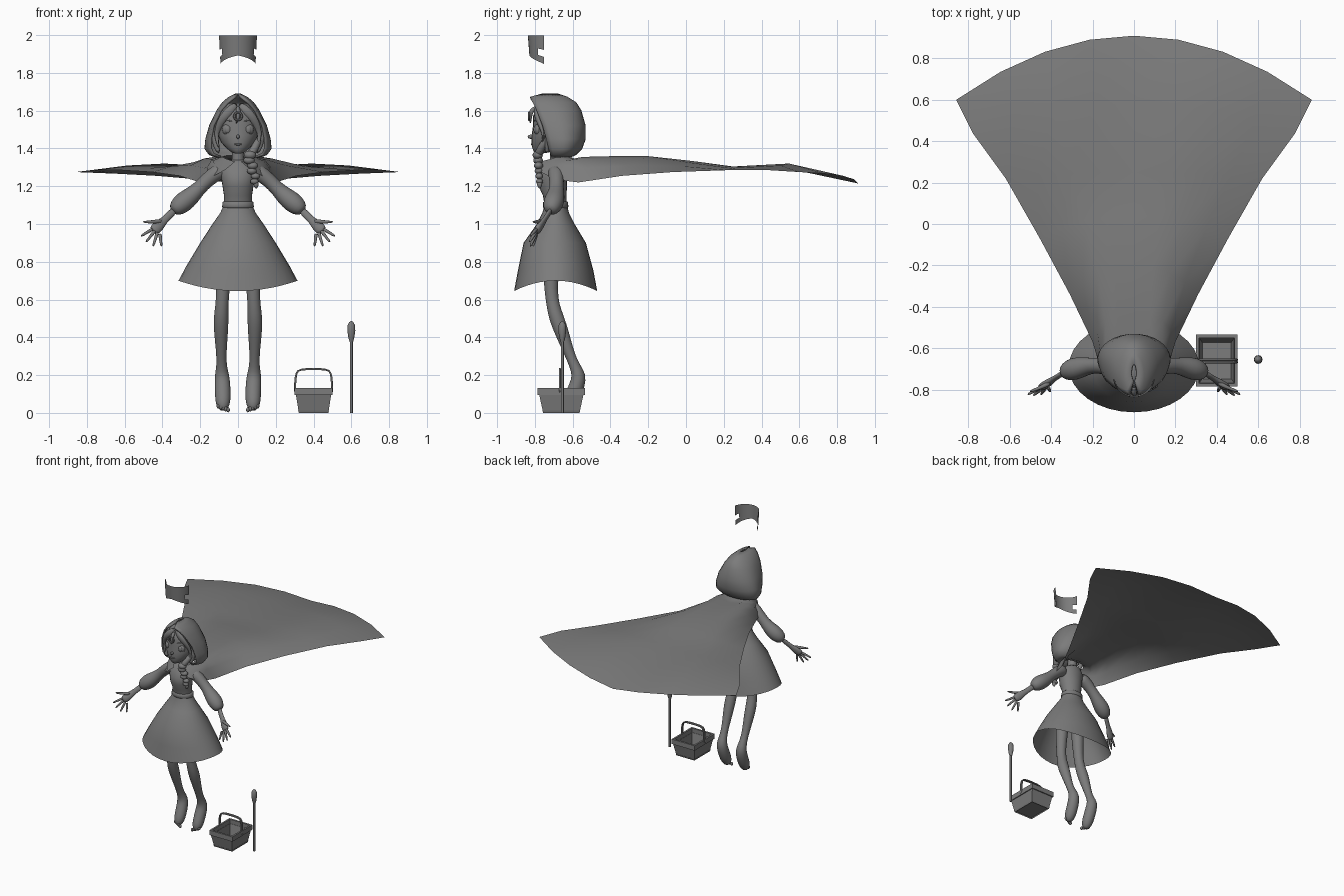
import bpy, bmesh, math
from mathutils import Vector

cube = bpy.data.objects.get("Cube")
if cube:
    bpy.data.objects.remove(cube)

grey = bpy.data.materials.new("plain grey")
grey.use_nodes = True
grey.diffuse_color = (0.2, 0.2, 0.2, 1)
grey.node_tree.nodes["Principled BSDF"].inputs["Base Color"].default_value = grey.diffuse_color


def finish(name, bm, smooth=50, subdiv=0, thick=0):
    bmesh.ops.recalc_face_normals(bm, faces=bm.faces)
    mesh = bpy.data.meshes.new(name)
    bm.to_mesh(mesh)
    bm.free()
    obj = bpy.data.objects.new(name, mesh)
    bpy.context.collection.objects.link(obj)
    mesh.materials.append(grey)
    if thick:
        mod = obj.modifiers.new("thickness", 'SOLIDIFY')
        mod.thickness, mod.offset = thick, 0
    if subdiv:
        mod = obj.modifiers.new("smooth", 'SUBSURF')
        mod.levels = mod.render_levels = subdiv
    bpy.ops.object.select_all(action='DESELECT')
    obj.select_set(True)
    bpy.context.view_layer.objects.active = obj
    if smooth:
        bpy.ops.object.shade_smooth_by_angle(angle=math.radians(smooth))
    return obj


def skin(rings, closed=True, caps=True):
    """Join rows of points into a surface."""
    bm = bmesh.new()
    rows = [[bm.verts.new(p) for p in ring] for ring in rings]
    n = len(rows[0])
    for a, b in zip(rows, rows[1:]):
        for i in range(n if closed else n - 1):
            j = (i + 1) % n
            bm.faces.new((a[i], a[j], b[j], b[i]))
    if caps and closed:
        bm.faces.new(rows[0])
        bm.faces.new(rows[-1])
    return bm


def stack(name, rows, n=24, caps=True, hem=0):
    """Upright body from rows of (z, half width, centre y, half depth)."""
    rings = []
    for k, (z, rx, cy, ry) in enumerate(rows):
        drop = hem * (1 - k / 2) if k < 2 else 0
        angles = [2 * math.pi * i / n for i in range(n)]
        rings.append([(rx * math.cos(a), cy + ry * math.sin(a),
                       z - drop * math.sin(a) ** 2) for a in angles])
    return finish(name, skin(rings, caps=caps), 70)


def tube(name, path, n=10, flat=1, subdiv=1):
    """Round limb along (x, y, z, radius) points; flat squashes it in depth."""
    pts = [Vector(p[:3]) for p in path]
    rings = []
    for i, p in enumerate(pts):
        d = (pts[min(i + 1, len(pts) - 1)] - pts[max(i - 1, 0)]).normalized()
        u = d.cross(Vector((0, 1, 0))).normalized()
        v = d.cross(u)
        r = path[i][3]
        rings.append([p + r * (u * math.cos(a) + flat * v * math.sin(a))
                      for a in [2 * math.pi * k / n for k in range(n)]])
    return finish(name, skin(rings), 70, subdiv)


def ball(name, pos, size):
    bm = bmesh.new()
    bmesh.ops.create_uvsphere(bm, u_segments=16, v_segments=10, radius=1)
    bmesh.ops.scale(bm, vec=size, verts=bm.verts)
    bmesh.ops.translate(bm, vec=pos, verts=bm.verts)
    return finish(name, bm, 70)


def mirror_x(path, s):
    return [(s * p[0],) + tuple(p[1:]) for p in path]


# Dress
stack("skirt", [(.7, .315, -.69, .22), (.78, .272, -.69, .2), (.9, .2, -.695, .165),
                (1, .135, -.69, .1), (1.06, .093, -.69, .07), (1.1, .076, -.69, .06)],
      n=32, caps=False, hem=.055)
stack("belt", [(1.085, .08, -.69, .064), (1.09, .084, -.69, .067), (1.115, .082, -.69, .066),
               (1.12, .076, -.69, .06)])
stack("bodice", [(1.09, .075, -.69, .058), (1.15, .074, -.695, .062), (1.2, .082, -.705, .075),
                 (1.25, .09, -.705, .073), (1.29, .095, -.695, .062), (1.325, .065, -.685, .05),
                 (1.34, .035, -.685, .036)])
stack("neck", [(1.31, .035, -.685, .036), (1.4, .03, -.69, .032)], n=14)

# Head and face
stack("head", [(1.372, .012, -.78, .015), (1.38, .035, -.765, .04), (1.4, .06, -.745, .068),
               (1.43, .088, -.725, .093), (1.47, .107, -.71, .107), (1.52, .116, -.7, .11),
               (1.57, .108, -.7, .11), (1.61, .085, -.7, .095), (1.64, .045, -.7, .055)])
ball("nose", (0, -.822, 1.462), (.009, .016, .011))
ball("mouth", (0, -.813, 1.422), (.022, .008, .006))
for side, s in (("left", 1), ("right", -1)):
    ball(side + "_eye", (s * .054, -.782, 1.5), (.03, .022, .031))
    ball(side + "_iris", (s * .054, -.798, 1.5), (.017, .009, .02))
    tube(side + "_brow", mirror_x([(.03, -.808, 1.542, .003), (.055, -.798, 1.552, .005),
                                   (.088, -.772, 1.54, .002)], s), n=6)
    # Parted fringe and side lock
    tube(side + "_fringe", mirror_x([(.005, -.775, 1.635, .016), (.04, -.795, 1.605, .026),
                                     (.078, -.79, 1.565, .024), (.108, -.765, 1.51, .018),
                                     (.118, -.75, 1.46, .01), (.1, -.77, 1.4, .004)], s), flat=.6)
    tube(side + "_side_hair", mirror_x([(.07, -.72, 1.62, .02), (.12, -.72, 1.54, .025),
                                        (.128, -.725, 1.45, .022), (.1, -.74, 1.37, .012)], s))
bm = skin([[((.02 + .006 * math.cos(b)) * math.cos(a), -.83 + .006 * math.sin(b),
             1.57 + (.02 + .006 * math.cos(b)) * math.sin(a))
            for b in [k * math.pi / 3 for k in range(6)]]
           for a in [k * math.pi / 10 for k in range(21)]], caps=False)
bmesh.ops.remove_doubles(bm, verts=bm.verts, dist=.0001)
finish("hair_loop", bm)
tube("forehead_lock", [(0, -.79, 1.62, .012), (0, -.82, 1.6, .014), (.004, -.826, 1.57, .012),
                       (-.01, -.823, 1.53, .003)], n=8)

# Braid over the left shoulder
tube("braid_root", [(.115, -.73, 1.46, .018), (.09, -.77, 1.4, .022), (.06, -.785, 1.36, .025)])
for i in range(6):
    t = i / 5
    r = .032 - .01 * t
    ball("braid_knot", (.058 + .035 * t + .006 * (-1) ** i, -.785 + .01 * t, 1.365 - .14 * t),
         (r, r * .85, r * .72))
tube("braid_tip", [(.093, -.775, 1.225, .012), (.097, -.775, 1.21, .019),
                   (.095, -.775, 1.185, .004)], n=8)

# Hood: rows of (z, half width, back y, front y, opening half width)
hood = [(1.355, .11, -.62, -.71, .09), (1.37, .15, -.585, -.715, .13), (1.4, .172, -.555, -.725, .143),
        (1.45, .167, -.537, -.738, .143), (1.52, .147, -.537, -.758, .13), (1.6, .108, -.56, -.79, .09),
        (1.64, .08, -.585, -.81, .055), (1.668, .047, -.63, -.825, .02), (1.685, .012, -.68, -.76, .002)]
rings = []
for z, w, yb, yf, xf in hood:
    yc = yb + (yf - yb) * .55
    half = [(w * math.sin(a), yc + (yb - yc) * math.cos(a)) for a in [k * math.pi / 16 for k in range(9)]]
    half += [(w + (xf - w) * t * t, yc + (yf - yc) * t) for t in (.25, .5, .75, 1)]
    rings.append([(-x, y, z) for x, y in half[:0:-1]] + [(x, y, z) for x, y in half])
finish("hood", skin(rings, closed=False), 60, thick=.012)

# Cape: rows of (centre y, centre z, edge x, edge y, edge z, side bulge, lift)
cape = [(-.63, 1.365, .015, -.775, 1.33, .075, 0), (-.59, 1.345, .07, -.79, 1.285, .1, .005),
        (-.54, 1.34, .165, -.69, 1.235, .055, .03), (-.44, 1.345, .2, -.57, 1.22, .04, .03),
        (-.2, 1.352, .31, -.34, 1.255, .02, .02), (.04, 1.33, .455, -.07, 1.275, .01, .01),
        (.25, 1.302, .62, .22, 1.285, 0, .005), (.58, 1.285, .78, .44, 1.285, 0, .035),
        (.91, 1.215, .86, .6, 1.275, 0, .025)]
rings = []
for cy, cz, ex, ey, ez, bulge, lift in cape:
    row = []
    for k in range(-4, 5):
        u = k / 4
        arch = math.sin(math.pi * abs(u))
        row.append((ex * u + math.copysign(bulge * arch, u), cy + (ey - cy) * u * u,
                    cz + (ez - cz) * u * u + lift * arch))
    rings.append(row)
finish("cape", skin(rings, closed=False), 70)

# Arms, hands and legs
upper = [(.07, -.69, 1.285, .04), (.11, -.688, 1.275, .046), (.16, -.685, 1.235, .04),
         (.205, -.685, 1.19, .038), (.245, -.69, 1.15, .05), (.29, -.7, 1.115, .058),
         (.325, -.712, 1.085, .048), (.345, -.722, 1.065, .026)]
wrist = [(.335, -.715, 1.075, .022), (.365, -.735, 1.045, .02), (.39, -.75, 1.02, .02),
         (.415, -.768, .995, .031), (.44, -.785, .97, .032), (.45, -.79, .96, .022)]
thumb = [(.4, -.765, 1.015, .013), (.44, -.785, 1.013, .011), (.475, -.8, 1.01, .008),
         (.505, -.81, 1.012, .005)]
tips = [(.515, -.825, .935), (.488, -.83, .903), (.45, -.825, .88), (.405, -.81, .88)]
leg = [(.065, -.71, .95, .05), (.075, -.715, .78, .046), (.08, -.715, .65, .036),
       (.085, -.705, .57, .035), (.09, -.685, .5, .042), (.09, -.655, .42, .038),
       (.088, -.62, .32, .028), (.087, -.59, .25, .027), (.085, -.565, .2, .04),
       (.082, -.575, .15, .043), (.08, -.6, .09, .043), (.08, -.622, .045, .04), (.078, -.637, .012, .018)]
for side, s in (("left", 1), ("right", -1)):
    tube(side + "_sleeve", mirror_x(upper, s), n=12)
    tube(side + "_hand", mirror_x(wrist, s), flat=.6)
    tube(side + "_thumb", mirror_x(thumb, s), n=8)
    for k, tip in enumerate(tips):
        base = Vector((.45 - .012 * k, -.79, .975 - .008 * k))
        pts = [tuple(base.lerp(Vector(tip), t)) + (.011 - .005 * t,) for t in (0, .35, .7, 1)]
        tube(side + "_finger", mirror_x(pts, s), n=8)
    tube(side + "_leg", mirror_x(leg, s), n=12)
    for k in range(5):
        ball(side + "_toe", (s * (.052 + .013 * k), -.645 + .003 * k, .016 + .005 * k), (.009, .012, .013))

# Floating fringe piece with ragged ends
rings = []
for h in range(5):
    row = []
    for k in range(-8, 9):
        u = k / 8
        low = 1.892 - .045 * abs(u) ** 1.3
        r = .102 - .008 * (1 - h / 4)
        row.append((r * math.sin(1.4 * u), -.735 - r * math.cos(1.4 * u), low + (1.997 - low) * h / 4))
    rings.append(row)
bm = skin(rings, closed=False)
gaps = [f for f in bm.faces if abs(f.calc_center_median().x) > .082
        and 1.895 < f.calc_center_median().z < 1.935]
bmesh.ops.delete(bm, geom=gaps, context='FACES')
finish("floating_fringe", bm, 60)


# Basket
def rect(hx, hy, z):
    return [(.4 + sx * hx, -.66 + sy * hy, z) for sx, sy in ((-1, -1), (1, -1), (1, 1), (-1, 1))]


finish("basket_body", skin([rect(.082, .1, .012), rect(.078, .096, 0), rect(.094, .118, .1),
                            rect(.084, .108, .1), rect(.07, .088, .015)]), 0)
finish("basket_rim", skin([rect(.086, .11, .095), rect(.1, .125, .095), rect(.1, .125, .133),
                           rect(.086, .11, .133), rect(.086, .11, .095)], caps=False), 0)
for y in (-.668, -.656):
    tube("basket_handle", [(.302, y, .1, .006), (.302, y, .16, .006), (.308, y, .215, .006),
                           (.325, y, .231, .006), (.4, y, .233, .006), (.475, y, .231, .006),
                           (.492, y, .215, .006), (.498, y, .16, .006), (.498, y, .1, .006)], n=8)

# Match
for name, rows in (("match_stick", [(0, .008), (.4, .008)]),
                   ("match_head", [(.375, .009), (.4, .016), (.435, .021), (.465, .019), (.48, .011), (.486, .003)])):
    rings = [[(.6 + r * math.cos(a), -.655 + r * math.sin(a), z)
              for a in [k * math.pi / 6 for k in range(12)]] for z, r in rows]
    finish(name, skin(rings), 60)
